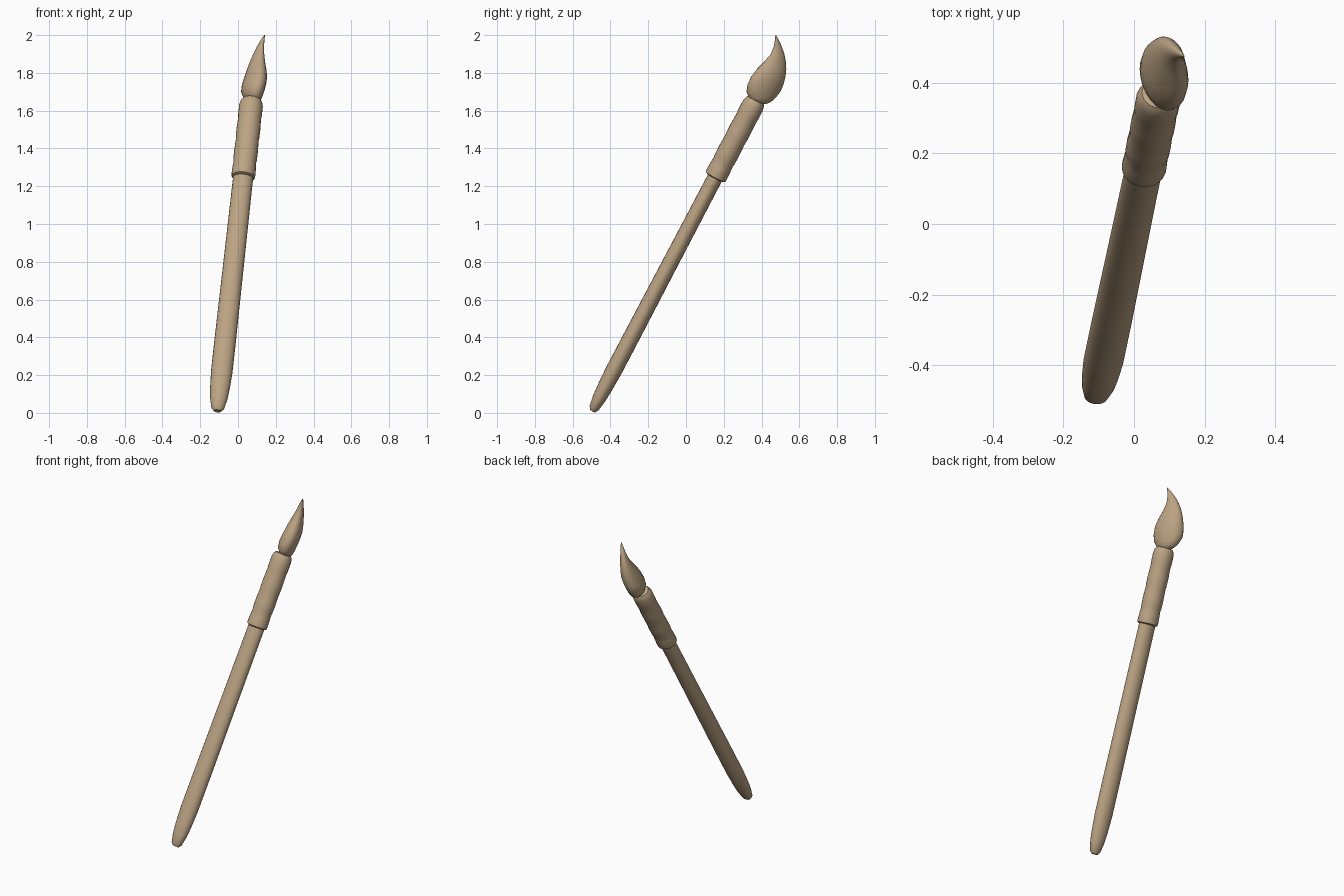
import bpy, bmesh, math
from mathutils import Vector

if "Cube" in bpy.data.objects:
    bpy.data.objects.remove(bpy.data.objects["Cube"])

mat = bpy.data.materials.new("warm tan")
mat.diffuse_color = (0.5, 0.37, 0.23, 1)
mat.use_nodes = True
mat.node_tree.nodes["Principled BSDF"].inputs["Base Color"].default_value = mat.diffuse_color

# Tilted brush axis, given by height z, and its cross-section directions
D = Vector((0.11, 0.525, 1)).normalized()
U = (Vector((1, 0, 0)) - D * D.x).normalized()
V = D.cross(U)


def axis(z):
    return Vector((-0.11 + 0.11 * z, -0.50 + 0.525 * z, z))


def loft(name, rings, angle):
    """Skin a list of point rings and cap both ends."""
    bm = bmesh.new()
    loops = [[bm.verts.new(p) for p in r] for r in rings]
    n = len(loops[0])
    for a, b in zip(loops, loops[1:]):
        for i in range(n):
            j = (i + 1) % n
            bm.faces.new((a[i], a[j], b[j], b[i]))
    bm.faces.new(loops[0][::-1])
    bm.faces.new(loops[-1])
    bmesh.ops.recalc_face_normals(bm, faces=bm.faces[:])
    me = bpy.data.meshes.new(name)
    bm.to_mesh(me)
    bm.free()
    me.materials.append(mat)
    ob = bpy.data.objects.new(name, me)
    bpy.context.collection.objects.link(ob)
    bpy.ops.object.select_all(action='DESELECT')
    ob.select_set(True)
    bpy.context.view_layer.objects.active = ob
    bpy.ops.object.shade_smooth_by_angle(angle=math.radians(angle))


def turned(name, profile, flat, n, angle):
    """Elliptical turning along the brush axis from (z, radius) pairs."""
    ts = [2 * math.pi * i / n for i in range(n)]
    loft(name, [[axis(z) + U * r * math.cos(t) + V * r * flat * math.sin(t) for t in ts]
                for z, r in profile], angle)


# Slightly flattened handle with a rounded butt
turned("handle", [(0.010, 0.020), (0.025, 0.034), (0.075, 0.046), (0.13, 0.052), (0.22, 0.057),
                  (0.40, 0.057), (0.80, 0.055), (1.29, 0.053)], 0.77, 20, 50)

# Ferrule with bands: each segment swells a little, then pinches
prof = [(1.245, 0.050), (1.25, 0.062), (1.262, 0.0635), (1.30, 0.062), (1.33, 0.0595)]
for lo, hi in ((1.33, 1.445), (1.445, 1.56)):
    prof += [(lo + 0.012, 0.0625), ((lo + hi) / 2, 0.063), (hi, 0.0605)]
prof += [(1.572, 0.0625), (1.625, 0.063), (1.645, 0.058), (1.657, 0.050), (1.66, 0.03)]
turned("ferrule", prof, 0.94, 24, 40)

# Teardrop bristle tuft: height, x range, y range of each slice
slices = [(1.634, 0.070, 0.090, 0.395, 0.420), (1.645, 0.048, 0.112, 0.358, 0.448),
          (1.665, 0.030, 0.125, 0.334, 0.472), (1.70, 0.016, 0.138, 0.320, 0.500),
          (1.74, 0.021, 0.149, 0.326, 0.517), (1.78, 0.035, 0.154, 0.345, 0.527),
          (1.82, 0.048, 0.150, 0.375, 0.531), (1.86, 0.063, 0.143, 0.415, 0.529),
          (1.90, 0.081, 0.139, 0.449, 0.521), (1.94, 0.100, 0.138, 0.465, 0.507),
          (1.975, 0.121, 0.140, 0.471, 0.491), (2.0, 0.139, 0.143, 0.473, 0.477)]
rings = []
for z, x0, x1, y0, y1 in slices:
    rings.append([Vector(((x0 + x1) / 2 + (x1 - x0) / 2 * math.cos(t),
                          (y0 + y1) / 2 + (y1 - y0) / 2 * math.sin(t - 0.32), z))
                  for t in (2 * math.pi * i / 24 for i in range(24))])
loft("bristles", rings, 60)
